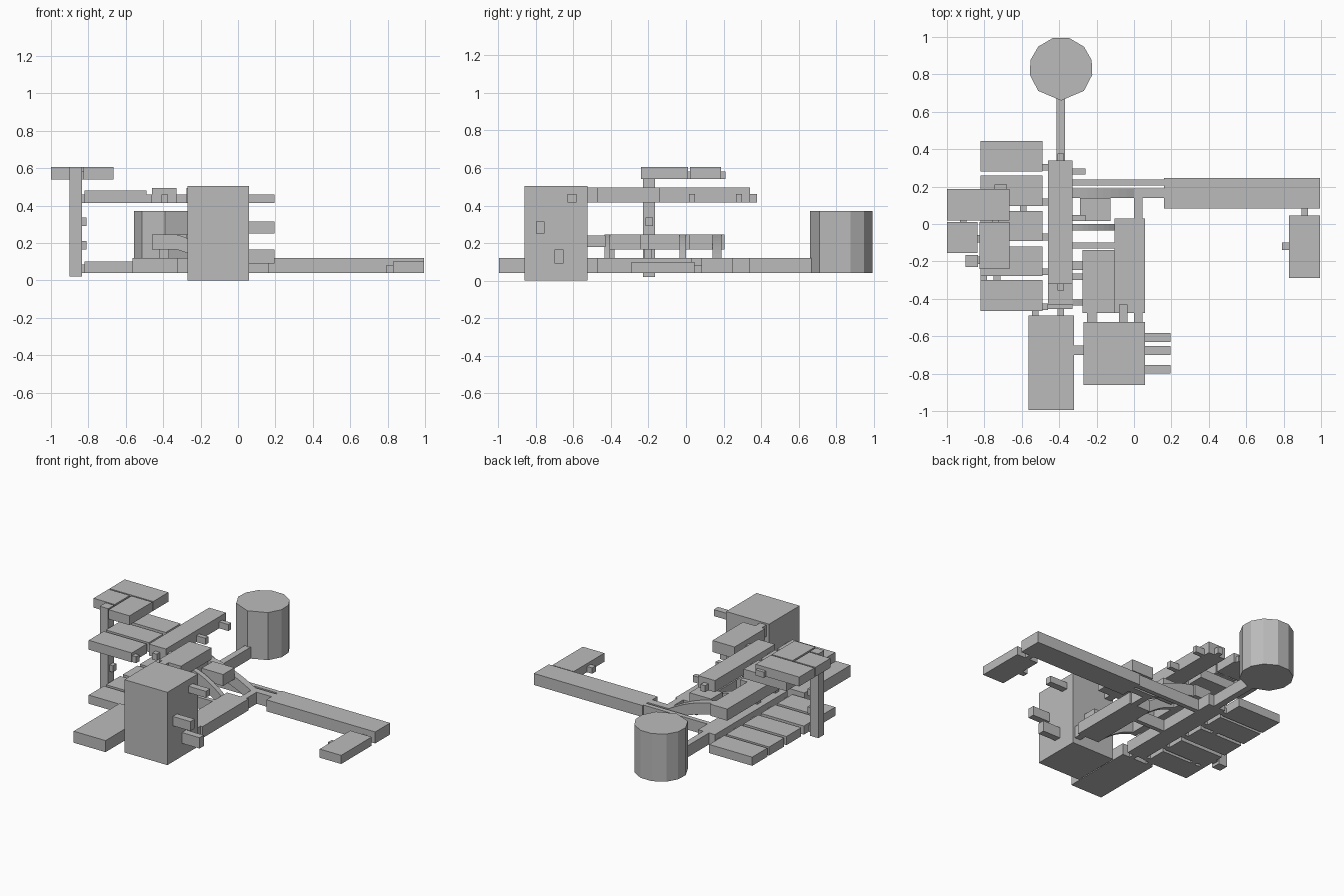
import bpy
import bmesh
import math

default_cube = bpy.data.objects.get("Cube")
if default_cube:
    bpy.data.objects.remove(default_cube, do_unlink=True)

# One plain grey material
grey = bpy.data.materials.new("plain_grey")
grey.use_nodes = True
grey.diffuse_color = (.5, .5, .5, 1)
grey.node_tree.nodes["Principled BSDF"].inputs["Base Color"].default_value = (.5, .5, .5, 1)

# Floor levels as bottom and top heights
LOW_HALL, LOW_ROOM, LOW_DOOR = (.04, .12), (.04, .1), (.04, .08)
MID_HALL, MID_DOOR = (.165, .245), (.165, .21)
UP_HALL, UP_ROOM, UP_DOOR = (.415, .495), (.415, .48), (.415, .46)
TOP_ROOM, TOP_DOOR = (.54, .605), (.54, .58)
HALL_X, WING_X = (-.46, -.33), (-.82, -.49)


def finish(name, bm):
    bmesh.ops.recalc_face_normals(bm, faces=bm.faces)
    mesh = bpy.data.meshes.new(name)
    bm.to_mesh(mesh)
    bm.free()
    mesh.materials.append(grey)
    obj = bpy.data.objects.new(name, mesh)
    bpy.context.collection.objects.link(obj)
    return obj


def box(name, x, y, z):
    """Box between the given limits on each axis."""
    bm = bmesh.new()
    bmesh.ops.create_cube(bm, size=1)
    for v in bm.verts:
        for axis, (low, high) in enumerate((x, y, z)):
            v.co[axis] = high if v.co[axis] > 0 else low
    return finish(name, bm)


def prism(name, outline, offset):
    """Extrude a closed outline along an offset."""
    bm = bmesh.new()
    face = bm.faces.new([bm.verts.new(p) for p in outline])
    extruded = bmesh.ops.extrude_face_region(bm, geom=[face])
    moved = [g for g in extruded["geom"] if isinstance(g, bmesh.types.BMVert)]
    bmesh.ops.translate(bm, verts=moved, vec=offset)
    return finish(name, bm)


def ramp(name, x_end, y, steps=8):
    """Arched passage falling from the middle hall to the lower floor."""
    x_start = HALL_X[1]
    upper, lower = [], []
    for i in range(steps + 1):
        t = i / steps
        x = x_start + (x_end - x_start) * t
        drop = (MID_HALL[1] - LOW_HALL[1]) * (.45 * t + .55 * t * t)
        upper.append((x, y[0], MID_HALL[1] - drop))
        lower.append((x, y[0], MID_HALL[0] - drop))
    prism(name, upper + lower[::-1], (0, y[1] - y[0], 0))


# Stacked main halls
box("lower_main_hall", HALL_X, (-.455, .34), LOW_HALL)
box("middle_main_hall", HALL_X, (-.43, .205), MID_HALL)
box("upper_main_hall", HALL_X, (-.32, .34), UP_HALL)
for y in (-.42, -.22):
    box("hall_stair", (-.42, -.37), (y, y + .04), (LOW_HALL[1], MID_HALL[0]))

# Side rooms off the lower and upper halls, with their doorways
wings = [(-.465, -.3), (-.277, -.12), (-.092, .07), (.095, .26), (.28, .445)]
for i, span in enumerate(wings):
    door = (span[0] + .005, span[0] + .04)
    box("lower_side_room", WING_X, span, LOW_ROOM)
    box("lower_side_door", (WING_X[1], HALL_X[0]), door, LOW_DOOR)
    if i < 3:
        box("upper_side_room", WING_X, span, UP_ROOM)
        box("upper_side_door", (WING_X[1], HALL_X[0]), door, UP_DOOR)
for x, y in ((-.61, .06), (-.75, -.305), (-.82, -.305)):
    box("room_link", (x, x + .035), (y, y + .04), LOW_DOOR)

# Round tower with its passage; a mirrored half outline gives the sides
half = [math.radians(a) for a in (-90, -44, -11, 16, 44, 75)]
ring = half + [math.pi - a for a in half[:0:-1]]
outline = [(-.39 + .17 * math.cos(a), .83 + .17 * math.sin(a), .04) for a in ring]
prism("round_tower", outline, (0, 0, .33))
box("tower_passage", (-.415, -.37), (.34, .67), LOW_HALL)

# Front block with three stub passages
BLOCK_X = (-.27, .06)
box("front_block", BLOCK_X, (-.86, -.525), (0, .505))
for y, z in ((-.63, UP_DOOR), (-.8, (.25, .315)), (-.7, (.09, .165))):
    box("block_stub", (BLOCK_X[1], .195), (y, y + .047), z)
box("front_room", (-.565, -.32), (-.995, -.49), LOW_HALL)
box("front_room_link", (-.32, BLOCK_X[0]), (-.7, -.65), LOW_HALL)
box("front_hall_link", (-.41, -.375), (-.49, -.455), LOW_DOOR)
box("front_side_link", (-.545, -.51), (-.49, -.465), LOW_DOOR)

# Rooms between the block and the halls
box("upper_inner_room", (-.275, -.105), (-.475, -.14), UP_HALL)
box("upper_block_link", (-.25, -.2), (-.525, -.475), UP_HALL)
box("lower_inner_room", (-.105, .06), (-.475, .03), LOW_HALL)
box("lower_block_link", (0, .045), (-.525, -.475), LOW_HALL)
box("middle_block_stub", (-.08, -.035), (-.525, -.43), (.18, .24))
box("middle_inner_room", (-.29, -.125), (.015, .14), MID_HALL)
box("lower_room_passage", (HALL_X[1], -.105), (-.13, -.1), LOW_HALL)
box("upper_room_link", (HALL_X[1], -.275), (-.3, -.265), UP_DOOR)
box("middle_hall_stub", (HALL_X[1], -.275), (-.245, -.2), MID_HALL)

# Arched ramps
ramp("long_ramp", 0, (.14, .19))
ramp("short_ramp", -.105, (-.035, 0))
ramp("front_ramp", -.105, (-.435, -.405))

# Stubs on the upper hall
for y in (.015, .265):
    box("upper_hall_stub", (HALL_X[1], -.26), (y, y + .032), UP_DOOR)
for y in (-.355, .34):
    box("upper_end_stub", (-.41, -.375), (y, y + .037), UP_DOOR)

# Long arm and its end room
box("arm_passage", (HALL_X[1], .16), (.205, .237), LOW_HALL)
box("arm_neck", (0, .045), (.03, .19), LOW_HALL)
box("arm_joint", (0, .16), (.14, .19), LOW_HALL)
box("long_arm", (.16, .995), (.083, .247), LOW_HALL)
box("arm_end_room", (.83, .995), (-.29, .045), LOW_ROOM)
box("arm_end_link", (.895, .93), (.045, .085), LOW_DOOR)
box("arm_end_stub", (.79, .83), (-.14, -.1), LOW_DOOR)

# Tall shaft and its doorways on every floor
SHAFT_X = (-.9, -.835)
box("tall_shaft", SHAFT_X, (-.23, -.165), (.02, .605))
for z in (.04, .165, .29, .415, .54):
    box("shaft_door", (SHAFT_X[1], -.81), (-.215, -.175), (z, z + .045))

# Top floor rooms
box("top_back_room", (-1, -.665), (.02, .187), TOP_ROOM)
box("top_outer_room", (-1, -.838), (-.155, .01), TOP_ROOM)
box("top_inner_room", (-.825, -.665), (-.24, .01), TOP_ROOM)
box("top_back_stub", (-.745, -.68), (.187, .21), TOP_DOOR)
box("top_room_link", (-.84, -.82), (-.1, -.06), TOP_DOOR)
for x in (-.93, -.76):
    box("top_back_link", (x, x + .035), (.005, .025), TOP_DOOR)
